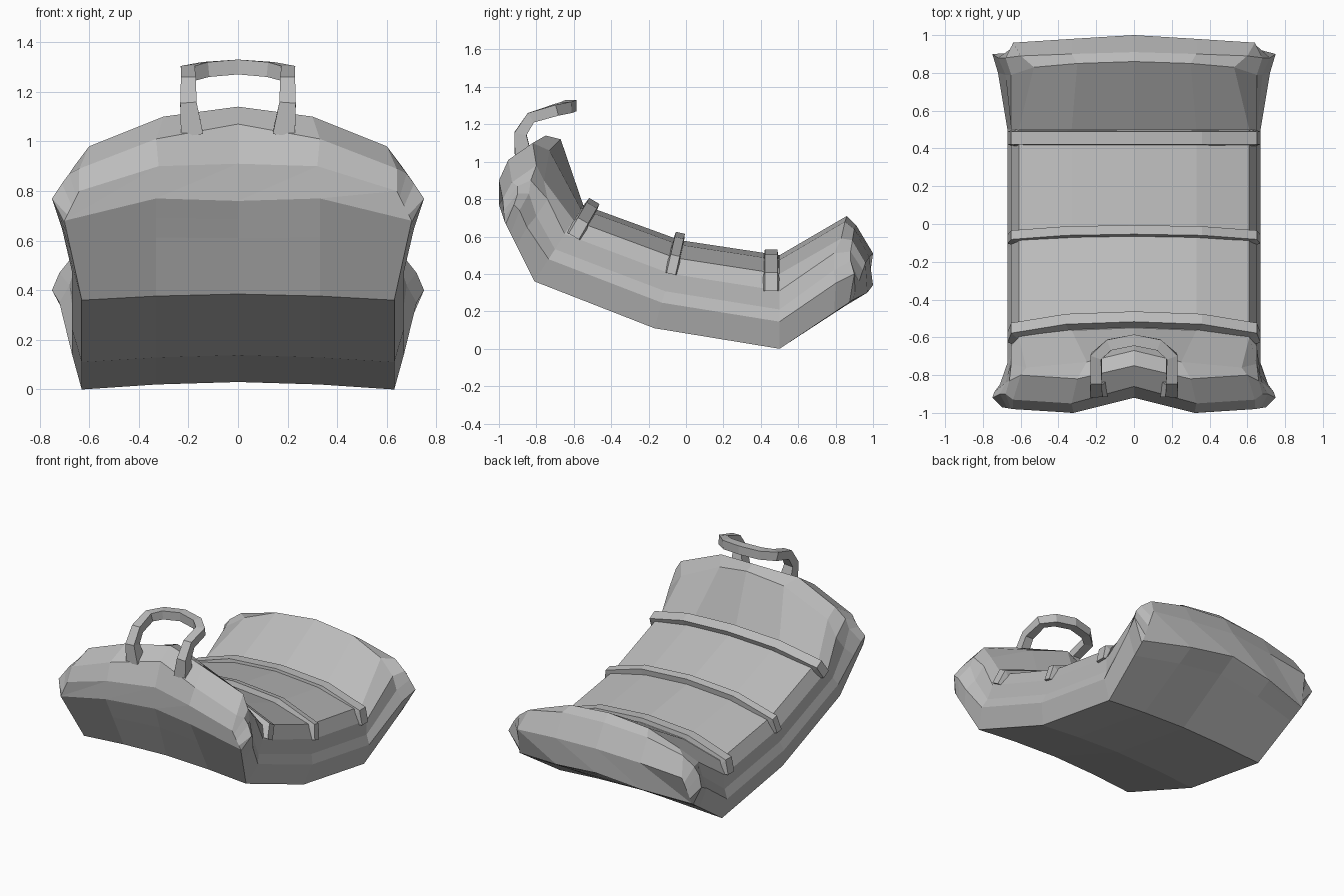
import bpy, bmesh, math
from mathutils import Vector

cube = bpy.data.objects.get("Cube")
if cube:
    bpy.data.objects.remove(cube, do_unlink=True)

grey = bpy.data.materials.new("plain_grey")
grey.use_nodes = True
colour = (0.5, 0.5, 0.5, 1)
grey.diffuse_color = colour
grey.node_tree.nodes["Principled BSDF"].inputs["Base Color"].default_value = colour


def make_object(name, loops, closed=True):
    """Skin a row of point loops with quads and cap both ends."""
    bm = bmesh.new()
    rings = [[bm.verts.new(point) for point in loop] for loop in loops]
    count = len(rings[0])
    for first, second in zip(rings, rings[1:]):
        for i in range(count):
            j = (i + 1) % count
            bm.faces.new((first[i], first[j], second[j], second[i]))
    return finish(name, bm, rings)


def finish(name, bm, rings):
    """Cap with mirrored strips so that bent ends stay clean."""
    for ring in (rings[0], rings[-1]):
        low, high = 0, len(ring) - 1
        while high - low > 2:
            bm.faces.new((ring[low], ring[low + 1], ring[high - 1], ring[high]))
            low, high = low + 1, high - 1
        if high - low == 2:
            bm.faces.new(ring[low:high + 1])
    bmesh.ops.remove_doubles(bm, verts=bm.verts, dist=0.0005)
    bmesh.ops.recalc_face_normals(bm, faces=bm.faces)
    mesh = bpy.data.meshes.new(name)
    bm.to_mesh(mesh)
    bm.free()
    mesh.materials.append(grey)
    obj = bpy.data.objects.new(name, mesh)
    bpy.context.collection.objects.link(obj)
    return obj


def mirrored(half):
    """Full loop from a half running bottom centre, side, top centre."""
    other = [Vector((-p.x, p.y, p.z)) for p in half[1:-1]]
    # start at the left-hand side corner so that caps join bottom to top
    return half + other[::-1]


# Shared half cross-section: half width and fraction of the section height
SECTION = ((0, .06), (.33, .04), (.63, 0), (.67, .29), (.65, .42),
           (.65, .62), (.61, .8), (.33, .95), (0, 1))


def station(base, top):
    base, top = Vector(base), Vector(top)
    half = []
    for x, f in SECTION:
        p = base.lerp(top, f)
        half.append(Vector((x, p.x, p.y)))
    return half


def end_loop(bottom, top):
    """End face loop, with the side points spread along its edge."""
    bottom, top = [Vector(p) for p in bottom], [Vector(p) for p in top]
    side = [bottom[-1].lerp(top[0], f) for f in (.2, .5, .8)]
    return bottom + side + top


def rim_loop(end, body, t, points):
    """Rim row: underside blended between neighbours, the rest given."""
    return [a.lerp(b, t) for a, b in zip(end[:3], body[:3])] + [Vector(p) for p in points]


# Body stations along the curved floor
front_bend = station((-.81, .36), (-.55, .77))
middle = station((-.17, .11), (-.03, .58))
rear_bend = station((.5, 0), (.5, .5))

# Flared front rim
front_end = end_loop(((0, -.92, .76), (.33, -1, .77), (.7, -.97, .68)),
                     ((.64, -.98, .8), (.32, -1, .9), (0, -.92, .91)))
front_rim = [
    rim_loop(front_end, front_bend, .04, ((.75, -.92, .77), (.71, -.9, .83), (.68, -.9, .87),
             (.64, -.93, .89), (.33, -.95, 1.01), (0, -.86, 1.07))),
    rim_loop(front_end, front_bend, .2, ((.74, -.89, .74), (.68, -.84, .83), (.66, -.83, .9),
             (.6, -.8, .98), (.3, -.82, 1.1), (0, -.75, 1.14))),
    rim_loop(front_end, front_bend, .4, ((.71, -.85, .65), (.67, -.8, .71), (.65, -.74, .8),
             (.57, -.76, .9), (.25, -.73, 1.06), (0, -.67, 1.12)))]

# Flared rear rim
rear_end = end_loop(((0, 1, .34), (.33, .97, .3), (.67, .89, .26)),
                    ((.64, .96, .46), (.33, .98, .49), (0, 1, .51)))
rear_rim = [
    rim_loop(rear_end, rear_bend, .25, ((.72, .8, .35), (.68, .79, .42), (.65, .79, .51),
             (.53, .83, .59), (.3, .85, .68), (0, .86, .71))),
    rim_loop(rear_end, rear_bend, .04, ((.75, .9, .4), (.72, .88, .47), (.68, .88, .52),
             (.6, .89, .58), (.33, .9, .64), (0, .91, .66)))]


def body_loops():
    halves = [front_end, *front_rim, front_bend, middle, rear_bend, *rear_rim, rear_end]
    loops = []
    for half in halves:
        loop = mirrored(half)
        # rotate the loop so that it begins at the right-hand side point
        shift = len(half) + 3
        loops.append(loop[shift:] + loop[:shift])
    return loops


make_object("curved_body", body_loops())


# Raised ribs crossing the top
RIB = ((.67, 0), (.65, .45), (.36, .88), (0, 1))


def make_rib(name, low, high, width):
    low, high = Vector(low), Vector(high)
    up = (high - low).normalized()
    along = Vector((up.y, -up.x))
    path = [(x, f) for x, f in RIB] + [(-x, f) for x, f in RIB[-2::-1]]
    loops = []
    for x, f in path:
        centre = low.lerp(high, f)
        loop = []
        for side, drop, inset in ((-1, .09, .06), (-.7, 0, 0), (.7, 0, 0), (1, .09, .06)):
            p = centre + along * side * width - up * drop * f
            loop.append(Vector((x * (1 - inset), p.x, p.y)))
        loops.append(loop)
    make_object(name, loops)


make_rib("front_rib", (-.6, .6), (-.49, .79), .045)
make_rib("middle_rib", (-.08, .4), (-.03, .62), .035)
make_rib("rear_rib", (.455, .31), (.455, .53), .048)


# Bent carrying handle: position, turn of the section, half thickness
HANDLE = (((.185, -.87, 1.03), 0, .045), ((.2, -.885, 1.15), 0, .033),
          ((.2, -.83, 1.235), 0, .03), ((.2, -.7, 1.275), .35, .03),
          ((.13, -.64, 1.29), 1.1, .03), ((0, -.615, 1.3), math.pi / 2, .03))


def make_handle(name):
    path = [(Vector(p), turn, size) for p, turn, size in HANDLE]
    path += [(Vector((-p.x, p.y, p.z)), math.pi - turn, size) for p, turn, size in path[-2::-1]]
    loops = []
    for i, (p, turn, size) in enumerate(path):
        before, after = path[max(i - 1, 0)][0], path[min(i + 1, len(path) - 1)][0]
        tangent = (after - before).normalized()
        out = Vector((math.cos(turn), math.sin(turn), 0))
        out = (out - tangent * out.dot(tangent)).normalized()
        across = tangent.cross(out)
        loops.append([p + (out * a + across * b) * size
                      for a, b in ((-1, -1), (1, -1), (1, 1), (-1, 1))])
    make_object(name, loops)


make_handle("carry_handle")
